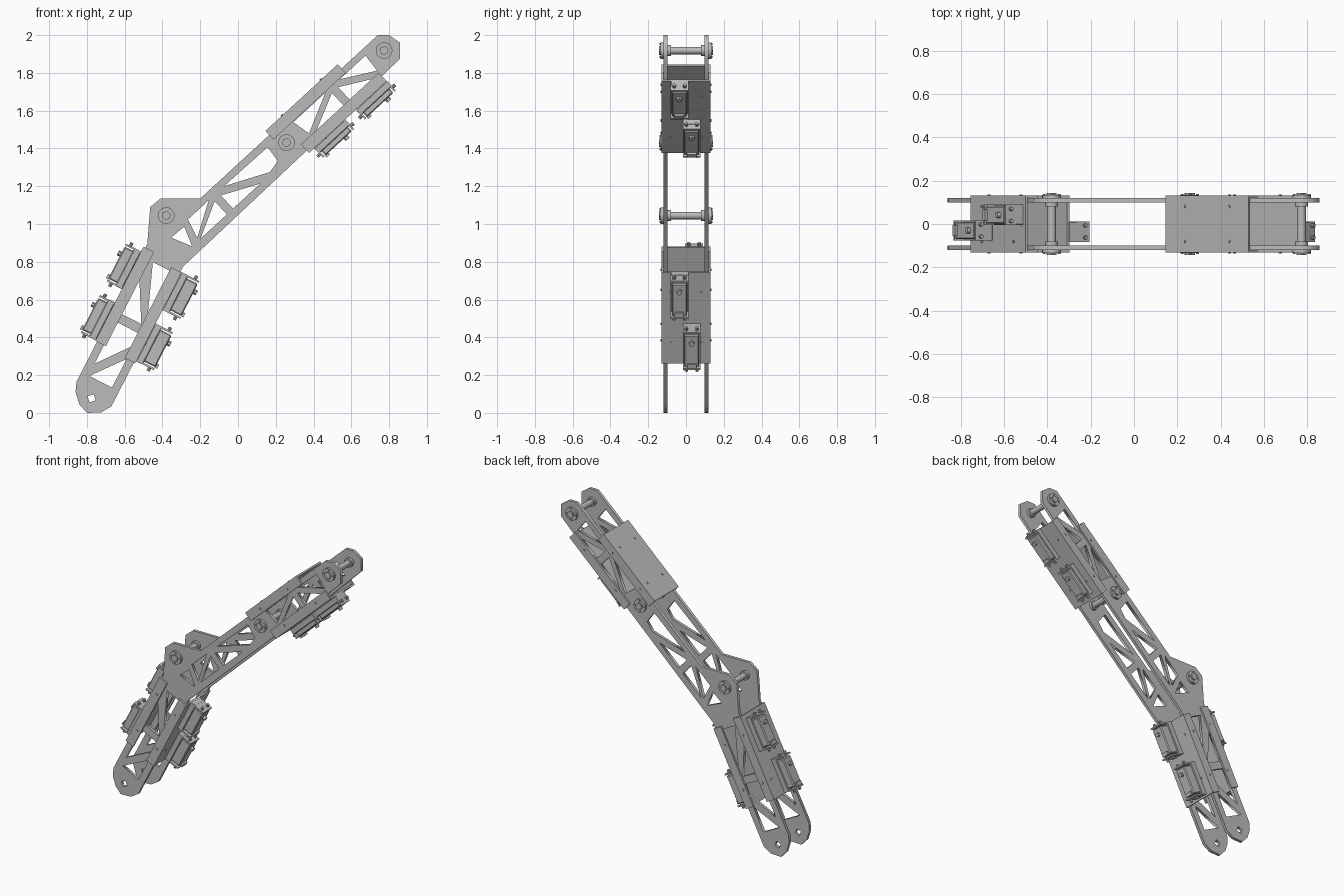
import bpy, math
from mathutils import Matrix, Vector

if "Cube" in bpy.data.objects:
    bpy.data.objects.remove(bpy.data.objects["Cube"])


def material(name, level):
    m = bpy.data.materials.new(name)
    m.use_nodes = True
    colour = (level, level, level, 1)
    m.diffuse_color = colour
    m.node_tree.nodes["Principled BSDF"].inputs["Base Color"].default_value = colour
    return m


GREY = material("metal grey", 0.5)


# Each arm has its own frame: x along the arm, y across, z outwards to the upper left
def frame(x, z, degrees):
    return Matrix.Translation((x, 0, z)) @ Matrix.Rotation(-math.radians(degrees), 4, 'Y')


LOWER = frame(-0.775, 0.077, 62.9)
UPPER = frame(0.257, 1.431, 42.7)
PLATE_Y = 0.109


def finish(name, matrix):
    ob = bpy.context.object
    ob.name = name
    ob.data.materials.append(GREY)
    ob.matrix_world = matrix
    return ob


def box(name, arm, centre, size, bevel=0):
    bpy.ops.mesh.primitive_cube_add(size=1)
    ob = finish(name, arm @ Matrix.Translation(centre))
    ob.data.transform(Matrix.Diagonal((*size, 1)))
    if bevel:
        mod = ob.modifiers.new("bevel", 'BEVEL')
        mod.width, mod.segments = bevel, 1
    return ob


def rod(name, arm, centre, radius, length, axis='Y', sides=20):
    bpy.ops.mesh.primitive_cylinder_add(vertices=sides, radius=radius, depth=length)
    turn = {'X': Matrix.Rotation(math.pi / 2, 4, 'Y'),
            'Y': Matrix.Rotation(math.pi / 2, 4, 'X'), 'Z': Matrix()}[axis]
    if sides > 8:
        bpy.ops.object.shade_smooth_by_angle()
    return finish(name, arm @ Matrix.Translation(centre) @ turn)


# Side plates: one outline with the truss openings cut out
outline = [(.74, 2), (.80, 2), (.857, 1.96), (.857, 1.875), (.36, 1.385), (-.29, .775),
           (-.67, .035), (-.725, .002), (-.80, 0), (-.84, .045), (-.86, .11), (-.855, .165),
           (-.48, .895), (-.465, 1.09), (-.41, 1.135), (-.20, 1.135)]
lower_holes = [
    [(-.024, 0), (0, .024), (.024, 0), (0, -.024)],
    [(.10, .065), (.10, -.07), (.27, -.07)],
    [(.17, .07), (.42, .07), (.42, -.07), (.35, -.07)],
    [(.47, .07), (.47, -.055), (.69, .07)],
    [(.79, .04), (.79, -.075), (.50, -.075)]]
upper_holes = [
    [(-.79, .045), (-.70, .04), (-.74, -.065)],
    [(-.66, .055), (-.51, .055), (-.69, -.05)],
    [(-.49, .03), (-.49, -.065), (-.68, -.065)],
    [(-.445, .03), (-.445, -.065), (-.25, -.065)],
    [(-.40, .055), (-.09, .05), (-.10, -.04), (-.17, -.055)],
    [(.10, .055), (.33, .055), (.12, -.045)],
    [(.355, .03), (.355, -.065), (.15, -.065)],
    [(.40, .03), (.40, -.065), (.57, -.065)],
    [(.435, .055), (.62, .055), (.61, -.045)]]


def to_world(arm, loop):
    return [(p.x, p.z) for p in (arm @ Vector((u, 0, v)) for u, v in loop)]


loops = [outline]
loops += [to_world(LOWER, h) for h in lower_holes]
loops += [to_world(UPPER, h) for h in upper_holes]

for label, side in (("front", -1), ("back", 1)):
    curve = bpy.data.curves.new(label + "_side_plate", 'CURVE')
    curve.dimensions, curve.fill_mode, curve.extrude = '2D', 'BOTH', 0.01
    for loop in loops:
        spline = curve.splines.new('POLY')
        spline.points.add(len(loop) - 1)
        spline.use_cyclic_u = True
        for point, (x, z) in zip(spline.points, loop):
            point.co = (x, z, 0, 1)
    plate = bpy.data.objects.new(label + "_side_plate", curve)
    bpy.context.collection.objects.link(plate)
    bpy.ops.object.select_all(action='DESELECT')
    plate.select_set(True)
    bpy.context.view_layer.objects.active = plate
    bpy.ops.object.convert(target='MESH')
    finish(label + "_side_plate",
           Matrix.Translation((0, side * PLATE_Y, 0)) @ Matrix.Rotation(math.pi / 2, 4, 'X'))


# Channel cover: a web over the arm's edge with a flange down each side
def cover(name, arm, start, end, side):
    mid, length = (start + end) / 2, end - start
    box(name + "_web", arm, (mid, 0, side * .115), (length, .262, .012))
    for y in (-1, 1):
        box(name + "_flange", arm, (mid, y * .125, side * .09), (length, .012, .062))
        for u in (start + .12, end - .12):
            rod(name + "_screw", arm, (u, y * .132, side * .085), .007, .008, sides=8)
            rod(name + "_web_screw", arm, (u, y * .08, side * .122), .007, .008, 'Z', 8)


cover("lower_left_cover", LOWER, .28, .84, 1)
cover("lower_right_cover", LOWER, .27, .81, -1)
cover("upper_top_cover", UPPER, -.04, .48, 1)
cover("upper_bottom_cover", UPPER, .05, .61, -1)


# Servo motor: body, end brackets, lid, output shaft and screws
def servo(name, arm, u, y, side, outer):
    inner = .12
    height, mid = outer - inner, (outer + inner) / 2
    box(name + "_body", arm, (u, y, side * mid), (.19, .08, height), .006)
    box(name + "_lid", arm, (u, y, side * (inner + .02)), (.225, .094, .04), .004)
    for end in (-1, 1):
        box(name + "_bracket", arm, (u + end * .107, y, side * mid), (.01, .094, height))
        for dy in (-.028, .028):
            rod(name + "_screw", arm, (u + end * .118, y + dy, side * (outer - .025)),
                .009, .025, 'X', 8)
    rod(name + "_shaft", arm, (u + .05, y, side * (outer + .006)), .014, .022, 'Z', 12)
    box(name + "_plug", arm, (u - .085, y, side * (outer + .004)), (.025, .05, .016))


servo("lower_left_servo_a", LOWER, .70, .042, 1, .21)
servo("lower_left_servo_b", LOWER, .395, -.03, 1, .21)
servo("lower_right_servo_a", LOWER, .70, -.035, -1, .225)
servo("lower_right_servo_b", LOWER, .395, .03, -1, .225)
servo("upper_servo_a", UPPER, .50, -.035, -1, .19)
servo("upper_servo_b", UPPER, .20, .03, -1, .19)


# Pivots: cross shaft with hub discs, nuts and a ring of bolts at both plates
def pivot(name, u, v):
    rod(name + "_shaft", UPPER, (u, 0, v), .02, .25)
    for y in (-1, 1):
        rod(name + "_hub", UPPER, (u, y * .126, v), .044, .016)
        rod(name + "_inner_hub", UPPER, (u, y * .09, v), .03, .02)
        rod(name + "_nut", UPPER, (u, y * .137, v), .024, .012, sides=6)
        for k in range(4):
            a = math.pi / 4 + k * math.pi / 2
            rod(name + "_bolt", UPPER, (u + .034 * math.cos(a), y * .135, v + .034 * math.sin(a)),
                .006, .008, sides=8)


pivot("knee_pivot", -.73, .148)
pivot("middle_pivot", 0, 0)
pivot("tip_pivot", .71, .008)
